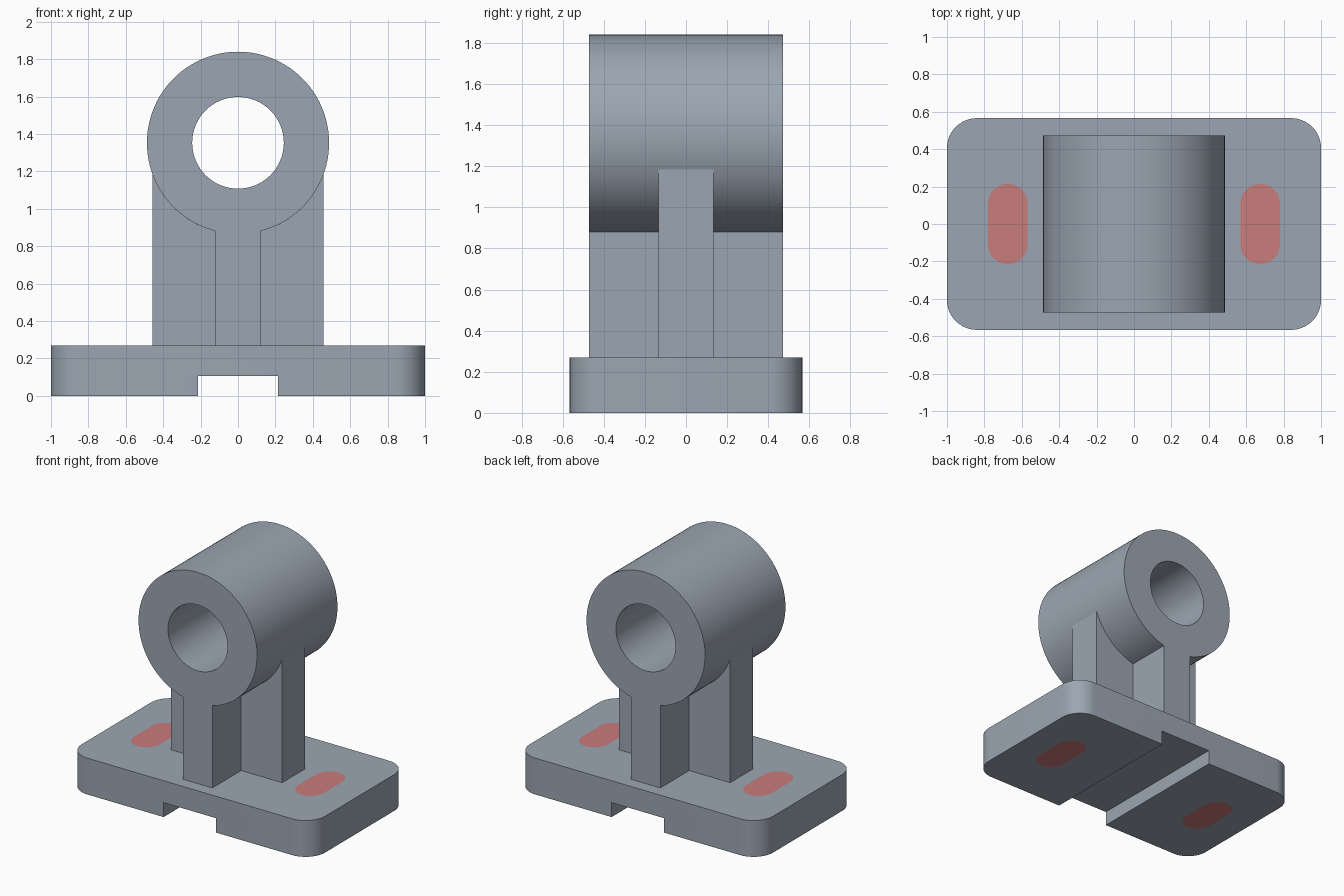
import bpy, bmesh, math
from mathutils import Matrix

if "Cube" in bpy.data.objects:
    bpy.data.objects.remove(bpy.data.objects["Cube"])


def material(name, rgb):
    m = bpy.data.materials.new(name)
    m.diffuse_color = (*rgb, 1)
    m.use_nodes = True
    m.node_tree.nodes["Principled BSDF"].inputs["Base Color"].default_value = m.diffuse_color
    return m


STEEL = material("steel_grey", (0.33, 0.38, 0.445))
RED = material("slot_red", (0.59, 0.20, 0.20))


def arc(cx, cy, r, a0, a1, n):
    """Points on an arc, angles in degrees."""
    return [(cx + r * math.cos(math.radians(a0 + (a1 - a0) * i / n)),
             cy + r * math.sin(math.radians(a0 + (a1 - a0) * i / n))) for i in range(n + 1)]


def extrude(name, loops, depth, matrix):
    """Extrude closed 2D loops (outline, then holes) by depth, centred, into a welded mesh."""
    cu = bpy.data.curves.new(name + "_profile", 'CURVE')
    cu.dimensions, cu.fill_mode, cu.extrude = '2D', 'BOTH', depth / 2
    for pts in loops:
        s = cu.splines.new('POLY')
        s.points.add(len(pts) - 1)
        for p, (x, y) in zip(s.points, pts):
            p.co = (x, y, 0, 1)
        s.use_cyclic_u = True
    tmp = bpy.data.objects.new(name + "_tmp", cu)
    bpy.context.collection.objects.link(tmp)
    me = bpy.data.meshes.new_from_object(tmp.evaluated_get(bpy.context.evaluated_depsgraph_get()))
    bpy.data.objects.remove(tmp)
    me.transform(matrix)
    bm = bmesh.new()
    bm.from_mesh(me)
    bmesh.ops.remove_doubles(bm, verts=bm.verts, dist=1e-5)
    bmesh.ops.recalc_face_normals(bm, faces=bm.faces)
    bm.to_mesh(me)
    bm.free()
    me.name = name
    me.materials.clear()
    me.materials.append(STEEL)
    ob = bpy.data.objects.new(name, me)
    bpy.context.collection.objects.link(ob)
    return ob


def smooth(ob):
    bpy.ops.object.select_all(action='DESELECT')
    ob.select_set(True)
    bpy.context.view_layer.objects.active = ob
    bpy.ops.object.shade_smooth_by_angle(angle=math.radians(30))


UPRIGHT = Matrix.Rotation(math.pi / 2, 4, 'X')   # profile drawn in x/z, extruded along y
BX, BY, BH, BR = 1.0, 0.566, 0.27, 0.16          # base half sizes, height, corner radius
CZ, R, BORE = 1.353, 0.487, 0.245                # barrel centre, radius, bore
WEB, WING, WING_Y, LEN = 0.12, 0.457, 0.134, 0.944

# Base plate with rounded corners and two slot outlines
outline = []
for sx, sy, a in ((1, 1, 0), (-1, 1, 90), (-1, -1, 180), (1, -1, 270)):
    outline += arc(sx * (BX - BR), sy * (BY - BR), BR, a, a + 90, 12)
SX, SR, SY = 0.675, 0.106, 0.109
slots = [arc(s * SX, SY, SR, 0, 180, 16) + arc(s * SX, -SY, SR, 180, 360, 16) for s in (-1, 1)]
base = extrude("base_plate", [outline] + slots, BH, Matrix.Translation((0, 0, BH / 2)))
base.data.materials.append(RED)

# Slots: drop the inner walls and close them with flush red faces
bm = bmesh.new()
bm.from_mesh(base.data)
walls = [f for f in bm.faces if abs(f.normal.z) < 0.5
         and abs(abs(f.calc_center_median().x) - SX) < SR + 0.01
         and abs(f.calc_center_median().y) < SY + SR + 0.01]
bmesh.ops.delete(bm, geom=walls, context='FACES')
bmesh.ops.edgeloop_fill(bm, edges=[e for e in bm.edges if e.is_boundary], mat_nr=1)
bmesh.ops.recalc_face_normals(bm, faces=bm.faces)
bm.to_mesh(base.data)
bm.free()

# Channel along the underside
cutter = extrude("channel_cutter", [[(-0.215, -0.2), (0.215, -0.2), (0.215, 0.107), (-0.215, 0.107)]],
                 2, UPRIGHT)
mod = base.modifiers.new("channel", 'BOOLEAN')
mod.operation, mod.solver, mod.object = 'DIFFERENCE', 'EXACT', cutter
bpy.context.view_layer.objects.active = base
bpy.ops.object.modifier_apply(modifier=mod.name)
bpy.data.objects.remove(cutter)
smooth(base)

# Barrel with bore and central web, one profile
a = math.degrees(math.asin(WEB / R))
barrel = extrude("barrel_and_web",
                 [arc(0, CZ, R, -90 + a, 270 - a, 96) + [(-WEB, BH), (WEB, BH)],
                  arc(0, CZ, BORE, 0, 360, 64)[:-1]], LEN, UPRIGHT)
smooth(barrel)

# Side ribs, tops following the barrel
b = math.degrees(math.asin(WING / R))
for s, side in ((1, "right"), (-1, "left")):
    pts = [(WEB, BH), (WING, BH)] + arc(0, CZ, R, -90 + b, -90 + a, 24)
    smooth(extrude(side + "_rib", [[(s * x, z) for x, z in pts]], 2 * WING_Y, UPRIGHT))
